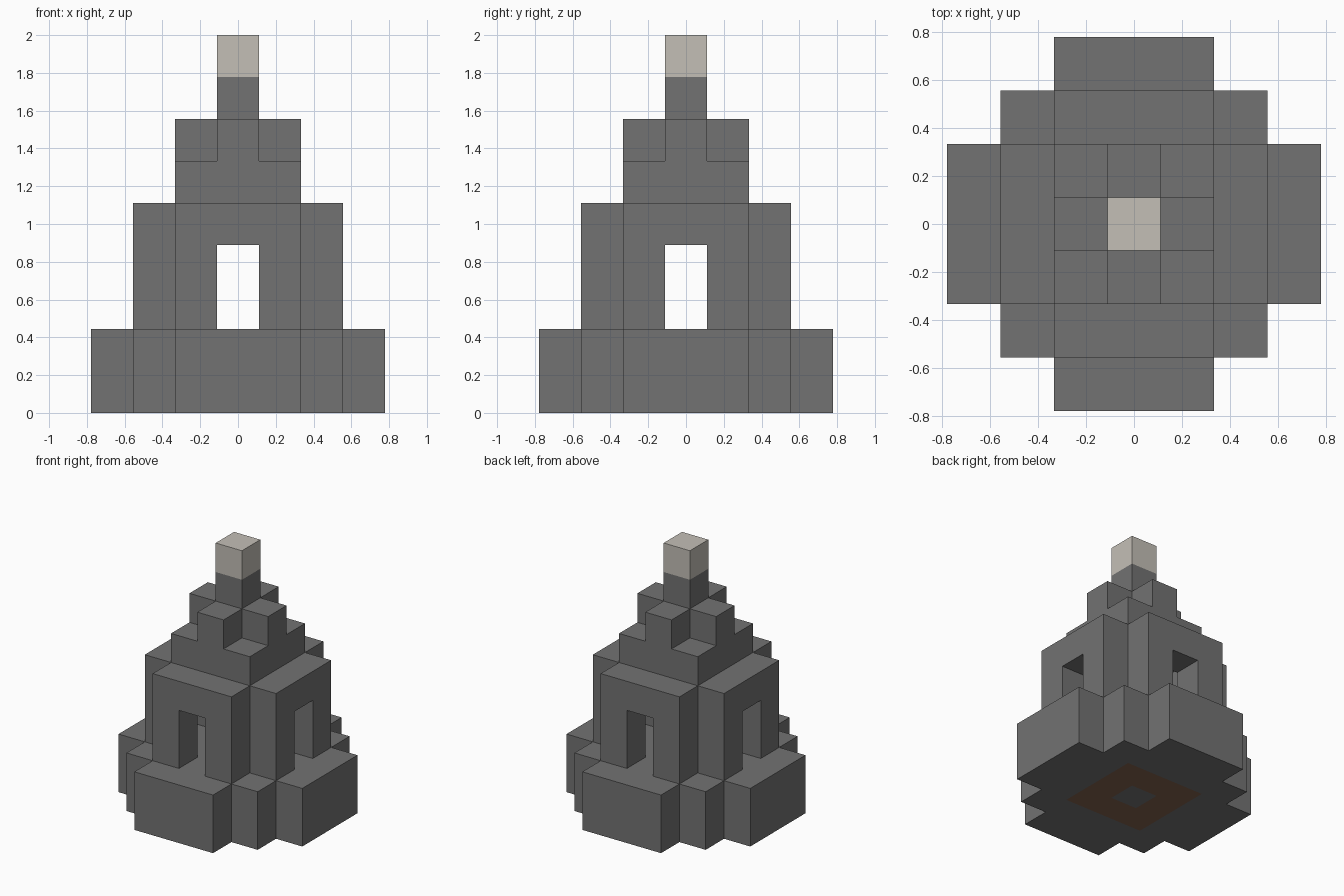
import bpy
import bmesh
from itertools import product
from mathutils import Vector

U = 2 / 9  # edge length of one building block


def make_material(name, rgb):
    mat = bpy.data.materials.new(name)
    mat.use_nodes = True
    mat.diffuse_color = (*rgb, 1)
    mat.node_tree.nodes["Principled BSDF"].inputs["Base Color"].default_value = (*rgb, 1)
    return mat


stone = make_material("dark stone", (0.17, 0.17, 0.17))
brown = make_material("brown clay", (0.225, 0.123, 0.077))
pale = make_material("pale stone", (0.55, 0.52, 0.47))


def block_part(name, filled, layers, materials, paint=None):
    """Skin the blocks chosen by a rule; only exposed faces are made."""
    cells = {c for c in product(range(-3, 4), range(-3, 4), layers) if filled(*c)}
    bm = bmesh.new()
    for cell in cells:
        for axis, side in product(range(3), (-1, 1)):
            step = [0, 0, 0]
            step[axis] = side
            if tuple(a + b for a, b in zip(cell, step)) in cells:
                continue
            normal = Vector(step)
            u = Vector([float(i == (axis + 1) % 3) for i in range(3)])
            v = normal.cross(u)
            mid = Vector(cell) + Vector((0, 0, 0.5)) + normal / 2
            corners = [mid + (u * a + v * b) / 2
                       for a, b in ((-1, -1), (1, -1), (1, 1), (-1, 1))]
            face = bm.faces.new([bm.verts.new(p * U) for p in corners])
            if paint:
                face.material_index = paint(cell, step)
    bmesh.ops.remove_doubles(bm, verts=bm.verts, dist=0.001)
    bmesh.ops.dissolve_limit(bm, angle_limit=0.01, verts=bm.verts,
                             edges=bm.edges, delimit={'MATERIAL'})
    mesh = bpy.data.meshes.new(name)
    bm.to_mesh(mesh)
    bm.free()
    for mat in materials:
        mesh.materials.append(mat)
    obj = bpy.data.objects.new(name, mesh)
    bpy.context.collection.objects.link(obj)


cube = bpy.data.objects.get("Cube")
if cube:
    bpy.data.objects.remove(cube)

# Stepped foundation with a brown ring on its underside
block_part("foundation", lambda x, y, z: abs(x) + abs(y) <= 4, range(0, 2),
           [stone, brown],
           lambda c, n: int(n[2] < 0 and max(abs(c[0]), abs(c[1])) == 1))

# Four walls around a hollow hall, each with a doorway
for name, dx, dy in (("front_wall", 0, -1), ("back_wall", 0, 1),
                     ("left_wall", 1, 0), ("right_wall", -1, 0)):
    block_part(name,
               lambda x, y, z: (x * dx + y * dy == 2
                                and abs(x * dy - y * dx) <= 1
                                and (x * dy - y * dx != 0 or z == 4)),
               range(2, 5), [stone])

# Roof tiers, spire and cap
block_part("roof_slab", lambda x, y, z: max(abs(x), abs(y)) <= 1, [5], [stone])
block_part("roof_cross", lambda x, y, z: abs(x) + abs(y) <= 1, [6], [stone])
block_part("spire", lambda x, y, z: x == y == 0, [7], [stone])
block_part("spire_cap", lambda x, y, z: x == y == 0, [8], [pale])
